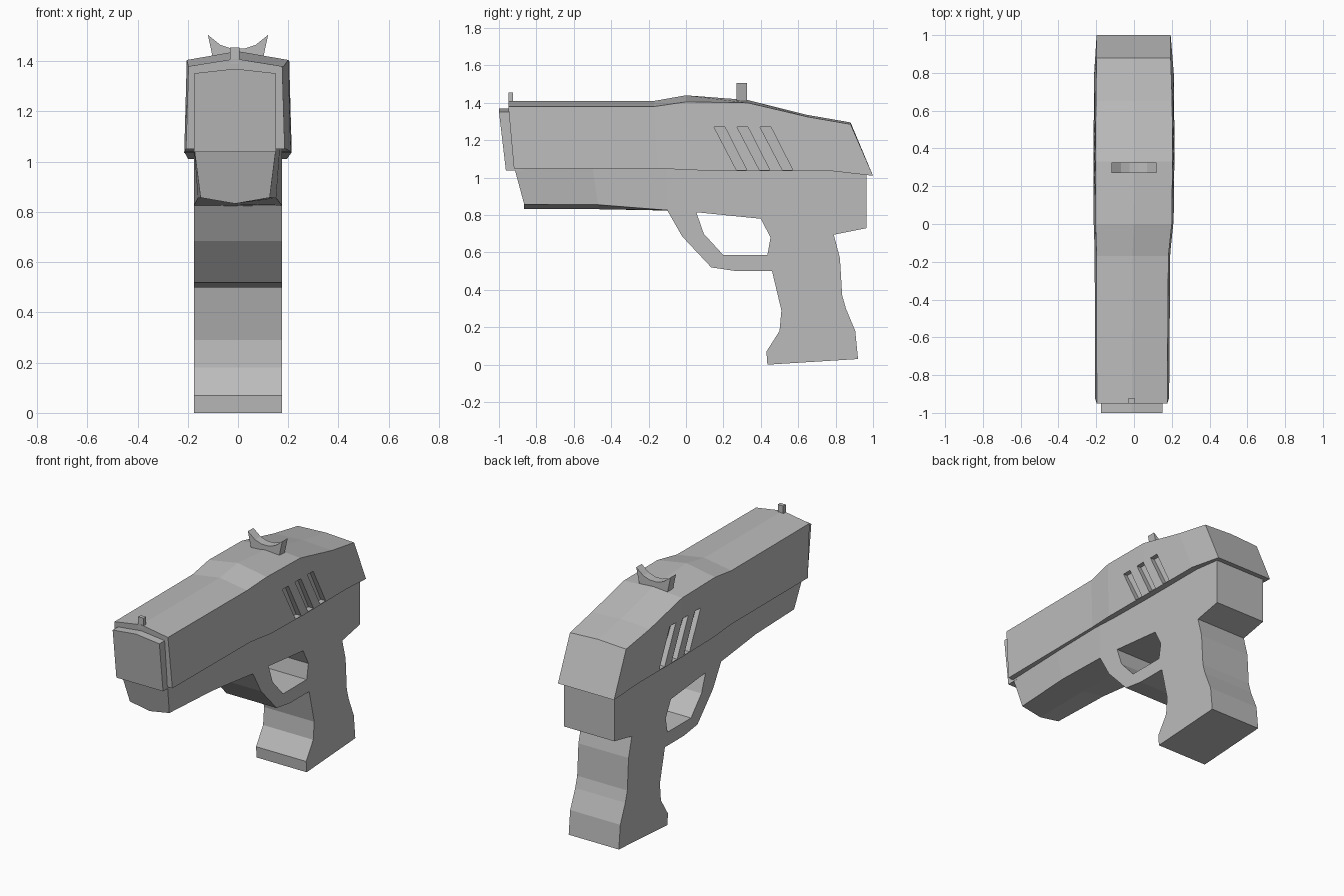
import bpy, bmesh
from mathutils import Vector

cube = bpy.data.objects.get("Cube")
if cube:
    bpy.data.objects.remove(cube, do_unlink=True)

grey = bpy.data.materials.new("plain grey")
grey.use_nodes = True
colour = (0.5, 0.5, 0.5, 1)
grey.diffuse_color = colour
grey.node_tree.nodes["Principled BSDF"].inputs["Base Color"].default_value = colour


def finish(name, bm):
    bmesh.ops.recalc_face_normals(bm, faces=bm.faces)
    mesh = bpy.data.meshes.new(name)
    bm.to_mesh(mesh)
    bm.free()
    mesh.materials.append(grey)
    ob = bpy.data.objects.new(name, mesh)
    bpy.context.collection.objects.link(ob)
    return ob


def extrude(name, loops, place, depth):
    """Fill flat outlines (the later ones are holes) and push them along depth."""
    bm = bmesh.new()
    edges = []
    for loop in loops:
        vs = [bm.verts.new(place(a, b)) for a, b in loop]
        edges += [bm.edges.new((v, vs[i - 1])) for i, v in enumerate(vs)]
    bmesh.ops.triangle_fill(bm, edges=edges, use_beauty=True, normal=Vector(depth))
    ext = bmesh.ops.extrude_face_region(bm, geom=bm.faces[:], use_keep_orig=True)
    moved = [g for g in ext["geom"] if isinstance(g, bmesh.types.BMVert)]
    bmesh.ops.translate(bm, verts=moved, vec=depth)
    return finish(name, bm)


def loft(name, rings):
    """Skin a row of matching cross-sections and cap both ends."""
    bm = bmesh.new()
    rows = [[bm.verts.new(p) for p in ring] for ring in rings]
    n = len(rows[0])
    for a, b in zip(rows, rows[1:]):
        for i in range(n):
            j = (i + 1) % n
            bm.faces.new((a[i], a[j], b[j], b[i]))
    bm.faces.new(rows[0])
    bm.faces.new(rows[-1])
    return finish(name, bm)


def roofed(y_top, y_low, left, right, z_low, z_side, z_ridge, flare=0.01):
    """Five-sided section with a shallow ridge on top and a wider foot."""
    mid = (left + right) / 2
    return [(left - flare, y_low, z_low), (left, y_top, z_side), (mid, y_top, z_ridge),
            (right, y_top, z_side), (right + flare, y_low, z_low)]


# Slide, from muzzle to back
slide = loft("slide", [
    roofed(-0.95, -0.92, -0.197, 0.176, 1.05, 1.38, 1.41),
    roofed(-0.17, -0.15, -0.198, 0.182, 1.05, 1.38, 1.41),
    roofed(0.0, 0.02, -0.204, 0.200, 1.04, 1.405, 1.44),
    roofed(0.33, 0.36, -0.204, 0.204, 1.035, 1.40, 1.415),
    roofed(0.65, 0.78, -0.202, 0.202, 1.035, 1.325, 1.335),
    roofed(0.88, 1.0, -0.198, 0.194, 1.01, 1.285, 1.295, 0),
])

# Slanted grip slots cut into both sides of the slide
for side in (-1, 1):
    for k in range(3):
        y = 0.15 + 0.123 * k
        slot = [(y, 1.27), (y + 0.058, 1.27), (y + 0.175, 1.04), (y + 0.12, 1.04)]
        cutter = extrude("slot_cutter", [slot],
                         lambda a, b: (side * 0.178, a, b), (side * 0.1, 0, 0))
        cutter.hide_render = True
        mod = slide.modifiers.new("slot", "BOOLEAN")
        mod.operation = "DIFFERENCE"
        mod.solver = "EXACT"
        mod.object = cutter
        bpy.context.view_layer.objects.active = slide
        bpy.ops.object.modifier_apply(modifier=mod.name)
        bpy.data.objects.remove(cutter, do_unlink=True)

# Muzzle block standing out of the slide
loft("muzzle_block", [
    roofed(-1.0, -0.963, -0.175, 0.151, 1.038, 1.352, 1.37, 0),
    roofed(-0.93, -0.88, -0.175, 0.151, 1.038, 1.352, 1.37, 0),
])


# Front of the frame, with a shallow keel underneath
def keel(y_top, y_low, left, right, inset, z_side, z_keel):
    return [(left, y_top, 1.06), (left + inset, y_low, z_side),
            ((left + right) / 2, y_low, z_keel),
            (right - inset, y_low, z_side), (right, y_top, 1.06)]


loft("front_frame", [
    keel(-0.92, -0.865, -0.175, 0.152, 0.026, 0.857, 0.833),
    keel(-0.5, -0.47, -0.175, 0.167, 0.015, 0.855, 0.831),
    keel(-0.1, -0.1, -0.175, 0.175, 0, 0.826, 0.824),
])

# Grip, trigger guard and rear frame in one slab with the guard opening
outline = [(-0.1, 1.06), (-0.1, 0.825), (-0.02, 0.685), (0.135, 0.52), (0.27, 0.5),
           (0.46, 0.5), (0.51, 0.29), (0.5, 0.18), (0.43, 0.07), (0.435, 0),
           (0.92, 0.03), (0.905, 0.18), (0.855, 0.3), (0.835, 0.37), (0.823, 0.57),
           (0.79, 0.695), (0.965, 0.73), (0.965, 1.03), (0.78, 1.06)]
opening = [(0.055, 0.815), (0.4, 0.78), (0.452, 0.68), (0.435, 0.585),
           (0.2, 0.585), (0.095, 0.7)]
extrude("grip_and_guard", [outline, opening], lambda a, b: (-0.175, a, b), (0.35, 0, 0))

# Sights
half = [(0.025, 1.45), (0.07, 1.465), (0.12, 1.505), (0.095, 1.39)]
crescent = half + [(-x, z) for x, z in reversed(half)]
extrude("rear_sight", [crescent], lambda a, b: (a, 0.27, b), (0, 0.055, 0))
post = [(-0.032, 1.39), (0.006, 1.39), (0.006, 1.455), (-0.032, 1.455)]
extrude("front_sight", [post], lambda a, b: (a, -0.949, b), (0, 0.025, 0))
